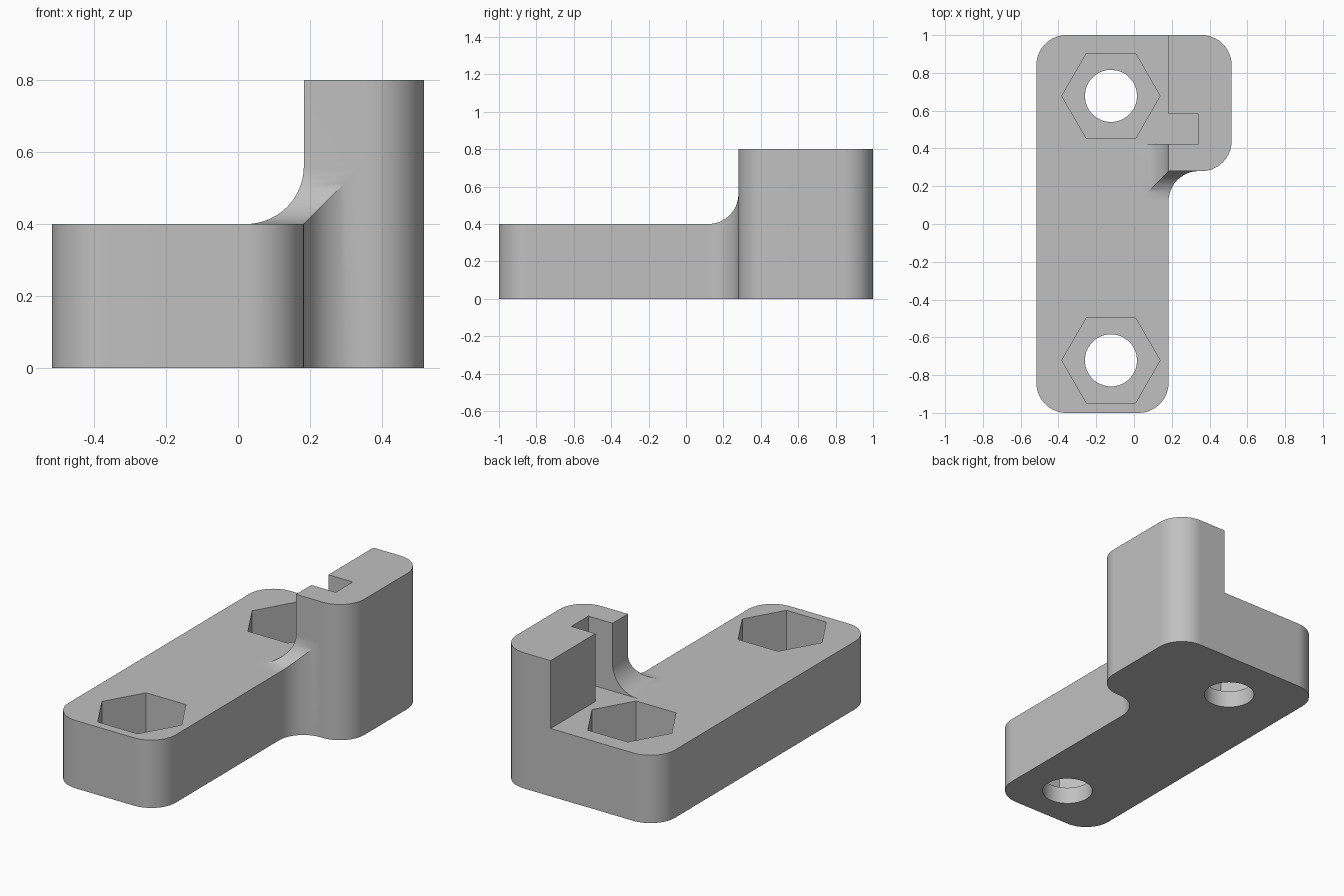
import bpy, bmesh, math
from mathutils import Vector

cube = bpy.data.objects.get("Cube")
if cube:
    bpy.data.objects.remove(cube, do_unlink=True)

BASE_TOP, POST_TOP, ABOVE, FAR = 0.4, 0.8, 1.0, 1.3
SIDE, WALL_X, WALL_Y = 0.517, 0.183, 0.28
RADIUS, STEPS = 0.16, 16


def rounded(corners):
    """Closed outline from (a, b, radius) right-angle corners."""
    pts = []
    for i, (a, b, r) in enumerate(corners):
        p = Vector((a, b))
        if not r:
            pts.append(p)
            continue
        u = (Vector(corners[i - 1][:2]) - p).normalized()
        v = (Vector(corners[(i + 1) % len(corners)][:2]) - p).normalized()
        c = p + (u + v) * r
        for k in range(STEPS + 1):
            t = math.pi / 2 * k / STEPS
            pts.append(c - r * (v * math.cos(t) + u * math.sin(t)))
    return pts


def prism(name, pts, low, high, axis="z"):
    """Extrude an outline along an axis."""
    place = {"x": lambda a, b, t: (t, a, b),
             "y": lambda a, b, t: (a, t, b),
             "z": lambda a, b, t: (a, b, t)}[axis]
    bm = bmesh.new()
    rings = [[bm.verts.new(place(a, b, t)) for a, b in pts] for t in (low, high)]
    for ring in rings:
        bm.faces.new(ring)
    n = len(pts)
    for i in range(n):
        j = (i + 1) % n
        bm.faces.new((rings[0][i], rings[0][j], rings[1][j], rings[1][i]))
    bmesh.ops.recalc_face_normals(bm, faces=bm.faces)
    mesh = bpy.data.meshes.new(name)
    bm.to_mesh(mesh)
    bm.free()
    obj = bpy.data.objects.new(name, mesh)
    bpy.context.collection.objects.link(obj)
    return obj


def polygon(x, y, r, sides):
    return [(x + r * math.cos(math.tau * i / sides),
             y + r * math.sin(math.tau * i / sides)) for i in range(sides)]


def step_profile(wall):
    """Empty space above the base, with a fillet at the foot of the wall."""
    return rounded([(wall, ABOVE, 0), (wall, BASE_TOP, RADIUS),
                    (-FAR, BASE_TOP, 0), (-FAR, ABOVE, 0)])


# Full-height body with rounded corners
bracket = prism("bracket", rounded([
    (-SIDE, -1, RADIUS), (WALL_X, -1, RADIUS), (WALL_X, WALL_Y, RADIUS),
    (SIDE, WALL_Y, RADIUS), (SIDE, 1, RADIUS), (-SIDE, 1, RADIUS)]), 0, POST_TOP)

# Space behind the front post, including the slot
slot_front, slot_back, slot_end = 0.423, 0.582, 0.341
cutters = [prism("slot_cutter", [
    (-FAR, slot_front), (slot_end, slot_front), (slot_end, slot_back),
    (WALL_X, slot_back), (WALL_X, FAR), (-FAR, FAR)], BASE_TOP, ABOVE)]

# Filleted steps beside and in front of the post
cutters.append(prism("side_step_cutter", step_profile(WALL_X), -FAR, 0.5, "y"))
cutters.append(prism("front_step_cutter", step_profile(WALL_Y), -FAR, FAR, "x"))

# Hexagonal nut pockets over round bolt holes
for y in (0.678, -0.722):
    cutters.append(prism("nut_pocket_cutter", polygon(-0.122, y, 0.26, 6), 0.1, ABOVE))
    cutters.append(prism("bolt_hole_cutter", polygon(-0.122, y, 0.138, 64), -0.2, ABOVE))

bpy.ops.object.select_all(action="DESELECT")
bpy.context.view_layer.objects.active = bracket
bracket.select_set(True)
for cutter in cutters:
    cutter.hide_render = True
    mod = bracket.modifiers.new("cut", "BOOLEAN")
    mod.operation, mod.solver, mod.object = "DIFFERENCE", "EXACT", cutter
    bpy.ops.object.modifier_apply(modifier=mod.name)
    bpy.data.objects.remove(cutter, do_unlink=True)

# Plain grey finish
grey = bpy.data.materials.new("plain_grey")
grey.use_nodes = True
colour = (0.53, 0.53, 0.53, 1)
grey.diffuse_color = colour
for node in grey.node_tree.nodes:
    if node.type == "BSDF_PRINCIPLED":
        node.inputs["Base Color"].default_value = colour
bracket.data.materials.clear()
bracket.data.materials.append(grey)
for face in bracket.data.polygons:
    face.material_index = 0

# Smooth rounds, crisp edges
bpy.ops.object.shade_smooth_by_angle(angle=math.radians(25))
normals = bracket.modifiers.new("even_normals", "WEIGHTED_NORMAL")
normals.keep_sharp = True
